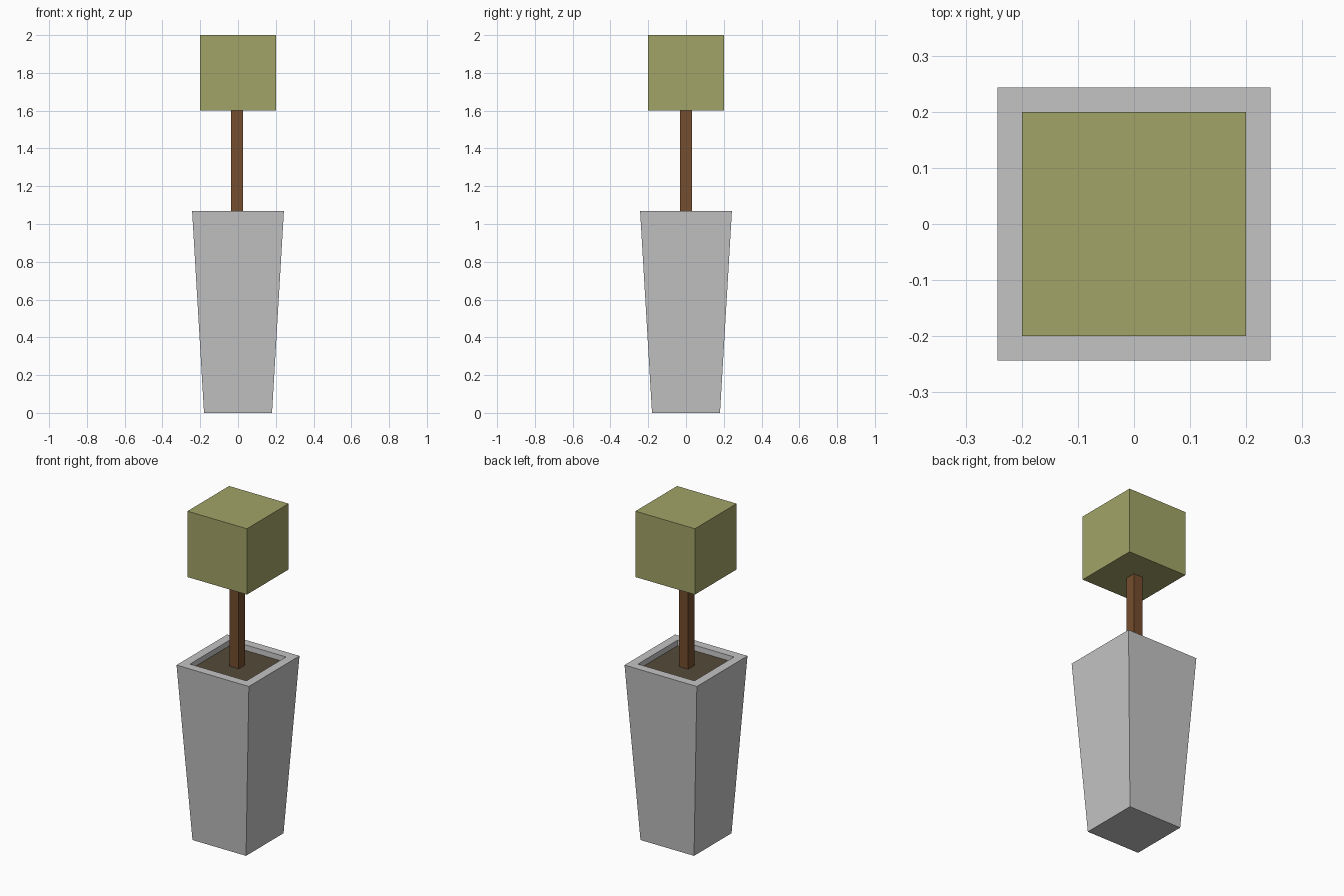
import bpy, bmesh

if "Cube" in bpy.data.objects:
    bpy.data.objects.remove(bpy.data.objects["Cube"])


def material(name, srgb):
    m = bpy.data.materials.new(name)
    lin = [((c / 255 + 0.055) / 1.055) ** 2.4 for c in srgb]
    m.diffuse_color = (*lin, 1)
    m.use_nodes = True
    m.node_tree.nodes["Principled BSDF"].inputs["Base Color"].default_value = m.diffuse_color
    return m


def ring(bm, half, z, cx=0.0):
    """Square loop of four vertices."""
    return [bm.verts.new((cx + sx * half, sy * half, z))
            for sx, sy in ((-1, -1), (1, -1), (1, 1), (-1, 1))]


def square_loft(name, profile, mat, cx=0.0):
    """Capped square solid through (half width, height) profile points."""
    bm = bmesh.new()
    rings = [ring(bm, h, z, cx) for h, z in profile]
    for a, b in zip(rings, rings[1:]):
        for i in range(4):
            j = (i + 1) % 4
            bm.faces.new((a[i], a[j], b[j], b[i]))
    bm.faces.new(rings[0][::-1])
    bm.faces.new(rings[-1])
    bmesh.ops.recalc_face_normals(bm, faces=bm.faces)
    me = bpy.data.meshes.new(name)
    bm.to_mesh(me)
    bm.free()
    me.materials.append(mat)
    ob = bpy.data.objects.new(name, me)
    bpy.context.collection.objects.link(ob)
    return ob


stone = material("light grey", (196, 196, 196))
earth = material("dark soil", (84, 74, 58))
bark = material("brown bark", (117, 77, 45))
leaf = material("olive green", (162, 164, 103))

# Tapered pot with a flat rim and a recess
square_loft("pot", [(0.18, 0), (0.243, 1.07), (0.19, 1.07), (0.188, 1.03)], stone)
# Soil plate filling the recess
square_loft("soil", [(0.188, 1.031), (0.188, 1.038)], earth)
# Square trunk
square_loft("trunk", [(0.031, 1.035), (0.031, 1.6)], bark, cx=-0.005)
# Cube foliage
square_loft("foliage", [(0.2, 1.6), (0.2, 2.0)], leaf)
